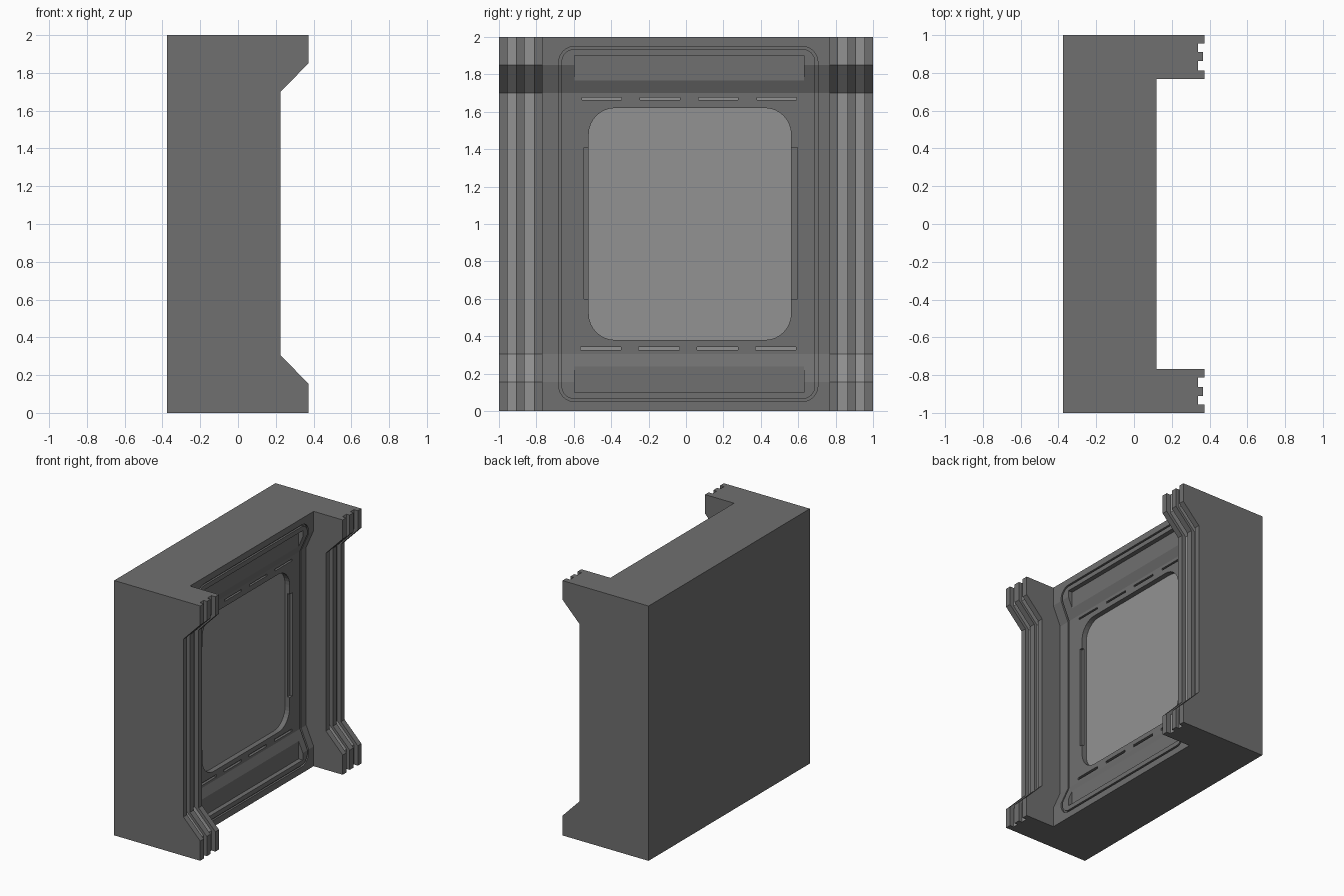
import bpy, bmesh, math

if "Cube" in bpy.data.objects:
    bpy.data.objects.remove(bpy.data.objects["Cube"])

# Heights where the profile bends, with the pillar front and recessed panel front at each
STATIONS = [(0, .372, .12), (.155, .372, .12), (.305, .226, .055),
            (1.70, .226, .055), (1.85, .372, .12), (2, .372, .12)]
BACK = -.375


def material(name, v):
    m = bpy.data.materials.new(name)
    m.diffuse_color = (v, v, v, 1)
    m.use_nodes = True
    m.node_tree.nodes["Principled BSDF"].inputs["Base Color"].default_value = m.diffuse_color
    return m


MATS = [material("dark_metal", .16), material("pale_inset", .29)]


def panel_x(z):
    for (z0, _, a), (z1, _, b) in zip(STATIONS, STATIONS[1:]):
        if z <= z1:
            return a + (b - a) * (z - z0) / (z1 - z0)
    return .12


def finish(name, bm):
    bmesh.ops.recalc_face_normals(bm, faces=bm.faces)
    me = bpy.data.meshes.new(name)
    bm.to_mesh(me)
    bm.free()
    for m in MATS:
        me.materials.append(m)
    ob = bpy.data.objects.new(name, me)
    bpy.context.collection.objects.link(ob)
    return ob


def wall_body():
    # Comb-shaped pillar steps: (y, inset from pillar front)
    strips = [(1, .955, 0), (.955, .91, .034), (.91, .863, .006),
              (.863, .812, .034), (.812, .767, 0)]
    bm = bmesh.new()
    rows, pale = [], set()
    for z, px, mx in STATIONS:
        pts = [(BACK, -1), (BACK, 1)]
        for a, b, inset in strips:
            if inset > .03:
                pale.add(len(pts))
            pts += [(px - inset, a), (px - inset, b)]
        pts += [(mx, .767), (mx, -.767)]
        for a, b, inset in reversed(strips):
            if inset > .03:
                pale.add(len(pts))
            pts += [(px - inset, -b), (px - inset, -a)]
        rows.append([bm.verts.new((x, y, z)) for x, y in pts])
    n = len(rows[0])
    for lo, hi in zip(rows, rows[1:]):
        for i in range(n):
            j = (i + 1) % n
            f = bm.faces.new((lo[i], lo[j], hi[j], hi[i]))
            f.material_index = int(i in pale)
    bm.faces.new(rows[0][::-1])
    bm.faces.new(rows[-1])
    return finish("wall_panel", bm)


def rounded(y0, y1, z0, z1, r, seg=8):
    if r == 0:
        return [(y1, z1), (y0, z1), (y0, z0), (y1, z0)]
    out = []
    corners = [(y1 - r, z1 - r), (y0 + r, z1 - r), (y0 + r, z0 + r), (y1 - r, z0 + r)]
    for k, (cy, cz) in enumerate(corners):
        for i in range(seg + 1):
            a = math.pi / 2 * (k + i / seg)
            out.append((cy + r * math.cos(a), cz + r * math.sin(a)))
    return out


def pocket(name, y0, y1, z0, z1, floor, r=0, pale=False):
    # Straight pocket cutter with an optionally pale floor
    bm = bmesh.new()
    pts = rounded(y0, y1, z0, z1, r)
    lo = [bm.verts.new((floor, y, z)) for y, z in pts]
    hi = [bm.verts.new((.3, y, z)) for y, z in pts]
    bm.faces.new(lo).material_index = int(pale)
    bm.faces.new(hi)
    for i in range(len(pts)):
        j = (i + 1) % len(pts)
        bm.faces.new((lo[i], lo[j], hi[j], hi[i]))
    return finish(name, bm)


def seam_cutter():
    # Thin rounded loop whose floor follows the bent panel
    def path(g):
        p = rounded(-.68 + g, .705 - g, .05 + g, 1.95 - g, .085 - g)
        bends = [1.85, 1.70, .305, .155]
        return (p[:18] + [(-.68 + g, z) for z in bends] + p[18:]
                + [(.705 - g, z) for z in reversed(bends)])
    bm = bmesh.new()
    loops = []
    for g, floor in ((0, True), (.014, True), (.014, False), (0, False)):
        loops.append([bm.verts.new((panel_x(z) + (-.015 if floor else .04), y, z))
                      for y, z in path(g)])
    n = len(loops[0])
    for k in range(4):
        a, b = loops[k], loops[(k + 1) % 4]
        for i in range(n):
            j = (i + 1) % n
            bm.faces.new((a[i], a[j], b[j], b[i]))
    return finish("seam_cutter", bm)


body = wall_body()
cutters = [seam_cutter(),
           pocket("notch_cutter", -.545, .595, .60, 1.41, .035),
           pocket("upper_pocket_cutter", -.597, .632, 1.74, 1.90, .084),
           pocket("lower_pocket_cutter", -.597, .632, .10, .26, .084)]
# Restore the notch strip by limiting the window cut to its rounded outline
cutters.append(pocket("window_cutter", -.52, .562, .38, 1.62, .015, .14, True))
for i in range(4):
    y = -.557 + i * .312
    cutters.append(pocket("upper_slit_cutter", y, y + .212, 1.662, 1.676, .035, 0, True))
    cutters.append(pocket("lower_slit_cutter", y - .008, y + .21, .325, .343, .035, 0, True))

bpy.context.view_layer.objects.active = body
for c in cutters:
    m = body.modifiers.new(c.name, 'BOOLEAN')
    m.object = c
    m.operation = 'DIFFERENCE'
    m.solver = 'EXACT'
    bpy.ops.object.modifier_apply(modifier=m.name)
    bpy.data.objects.remove(c)
